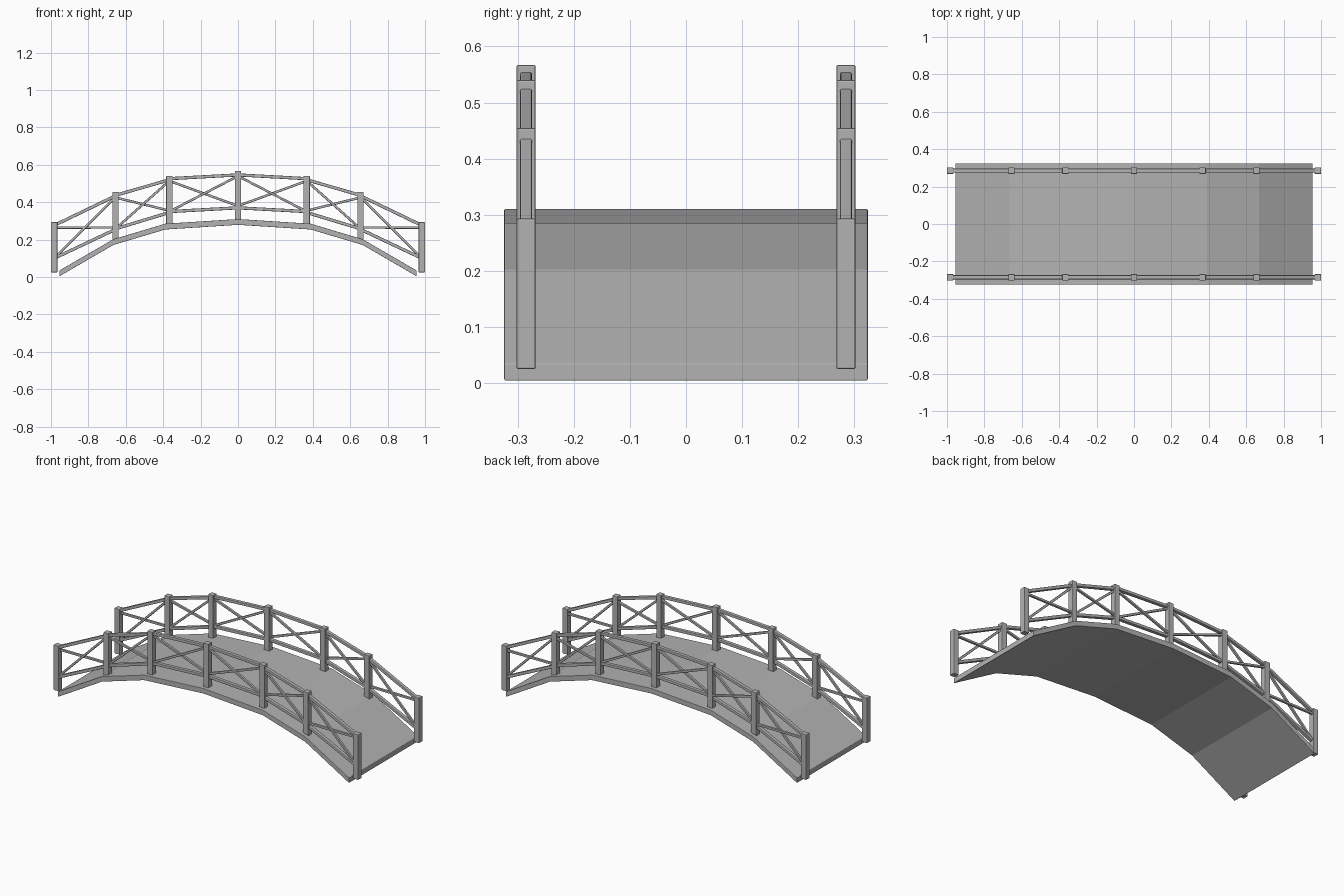
import bpy
import bmesh
from mathutils import Vector

cube = bpy.data.objects.get("Cube")
if cube:
    bpy.data.objects.remove(cube, do_unlink=True)

# Single grey material
grey = bpy.data.materials.new("plain grey")
grey.use_nodes = True
COLOUR = (0.45, 0.45, 0.45, 1)
grey.diffuse_color = COLOUR
grey.node_tree.nodes["Principled BSDF"].inputs["Base Color"].default_value = COLOUR

SIDE = 0.285          # distance of each railing from the centre line
POST = 0.034          # post thickness


def prism(name, outline, y, width, bevel):
    """Extrude an x-z outline along y and soften its edges."""
    bm = bmesh.new()
    face = bm.faces.new([bm.verts.new((x, y - width / 2, z)) for x, z in outline])
    new = bmesh.ops.extrude_face_region(bm, geom=[face])["geom"]
    bmesh.ops.translate(bm, vec=(0, width, 0),
                        verts=[v for v in new if isinstance(v, bmesh.types.BMVert)])
    bmesh.ops.recalc_face_normals(bm, faces=bm.faces)
    mesh = bpy.data.meshes.new(name)
    bm.to_mesh(mesh)
    bm.free()
    mesh.materials.append(grey)
    obj = bpy.data.objects.new(name, mesh)
    bpy.context.collection.objects.link(obj)
    mod = obj.modifiers.new("soft edges", "BEVEL")
    mod.width = bevel
    mod.segments = 2
    mod.limit_method = "ANGLE"
    return obj


def bar(name, a, b, y, width=0.021, height=0.017):
    """Straight rail between two x-z points."""
    a, b = Vector(a), Vector(b)
    d = (b - a).normalized()
    n = Vector((-d.y, d.x)) * height / 2
    prism(name, [a - n, b - n, b + n, a + n], y, width, 0.003)


# Arched deck
half = [(0.955, 0.035), (0.667, 0.202), (0.39, 0.285)]
top = [(-x, z) for x, z in half] + [(0, 0.31)] + half[::-1]
under = [(x, z - 0.031) for x, z in top]
prism("deck", top + under[::-1], 0, 0.648, 0.002)

# Posts: x, bottom, top
posts = [(0.983, 0.025, 0.293), (0.655, 0.195, 0.455),
         (0.367, 0.275, 0.54), (0, 0.295, 0.567)]
# Bays from the end inward: upper rail heights, lower rail heights
bays = [((0.276, 0.434), (0.1, 0.255)),
        ((0.437, 0.52), (0.258, 0.345)),
        ((0.526, 0.546), (0.35, 0.37))]

for label, y in (("right", -SIDE), ("left", SIDE)):
    for s in (-1, 1):
        for i, (x, low, high) in enumerate(posts):
            if x == 0 and s < 0:
                continue
            x0, x1 = s * x - POST / 2, s * x + POST / 2
            prism(f"{label}_post", [(x0, low), (x1, low), (x1, high), (x0, high)],
                  y, POST, 0.003)
        for i, (upper, lower) in enumerate(bays):
            xa, xb = s * posts[i][0], s * posts[i + 1][0]
            bar(f"{label}_top_rail", (xa, upper[0]), (xb, upper[1]), y)
            bar(f"{label}_lower_rail", (xa, lower[0]), (xb, lower[1]), y)
            # Crossed braces, slightly offset from one another
            bar(f"{label}_brace", (xa, lower[0]), (xb, upper[1] - 0.006),
                y - 0.002, 0.014, 0.013)
            bar(f"{label}_brace", (xa, upper[0] - 0.012), (xb, lower[1] + 0.01),
                y + 0.006, 0.014, 0.013)
